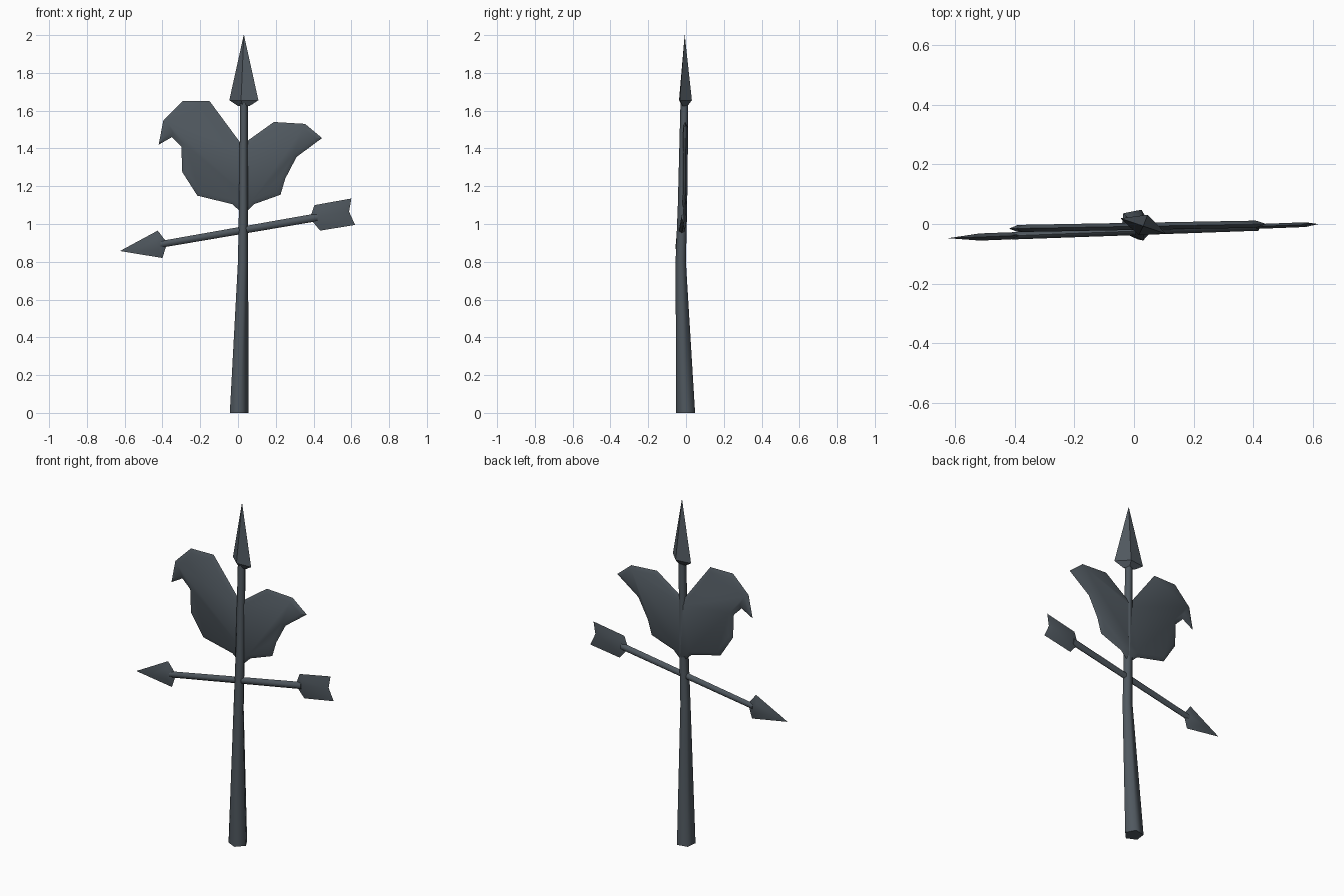
import bpy
import bmesh
import math
from mathutils import Vector

if "Cube" in bpy.data.objects:
    bpy.data.objects.remove(bpy.data.objects["Cube"])

IRON = (0.08, 0.098, 0.115, 1)
iron = bpy.data.materials.new("dark iron")
iron.use_nodes = True
iron.diffuse_color = IRON
iron.node_tree.nodes["Principled BSDF"].inputs["Base Color"].default_value = IRON


def finish(name, bm, smooth_angle):
    bmesh.ops.recalc_face_normals(bm, faces=bm.faces)
    mesh = bpy.data.meshes.new(name)
    bm.to_mesh(mesh)
    bm.free()
    mesh.materials.append(iron)
    ob = bpy.data.objects.new(name, mesh)
    bpy.context.collection.objects.link(ob)
    bpy.ops.object.select_all(action='DESELECT')
    ob.select_set(True)
    bpy.context.view_layer.objects.active = ob
    if smooth_angle:
        bpy.ops.object.shade_smooth_by_angle(angle=math.radians(smooth_angle))


def loft(name, rings, smooth_angle):
    """Skin a list of equal point rings and cap both ends."""
    bm = bmesh.new()
    loops = [[bm.verts.new(p) for p in ring] for ring in rings]
    n = len(loops[0])
    for a, b in zip(loops, loops[1:]):
        for i in range(n):
            j = (i + 1) % n
            bm.faces.new((a[i], a[j], b[j], b[i]))
    bm.faces.new(loops[0])
    bm.faces.new(loops[-1])
    bmesh.ops.remove_doubles(bm, verts=bm.verts, dist=0.0001)
    finish(name, bm, smooth_angle)


def plate(name, outline, y_mid, y_slope, bevel, depth):
    """Thin sheet with a sharp rim, swelling towards the middle on both sides."""
    bm = bmesh.new()
    rim = [bm.verts.new((x, y_mid + y_slope * x, z)) for x, z in outline]
    for order in (rim, rim[::-1]):
        face = bm.faces.new(order)
        face.normal_update()
        bmesh.ops.inset_individual(bm, faces=[face], thickness=bevel,
                                   depth=depth, use_even_offset=True)
    finish(name, bm, 40)


# Five-sided tapering pole, slightly bent
def pole_ring(x, y, z, r):
    angles = [math.radians(65 + 72 * i) for i in range(5)]
    return [(x + r * math.cos(a), y + r * math.sin(a), z) for a in angles]


loft("pole", [pole_ring(0.003, 0.0, 0, 0.053),
              pole_ring(0.025, -0.027, 0.8, 0.029),
              pole_ring(0.028, -0.018, 1.1, 0.026),
              pole_ring(0.031, -0.008, 1.64, 0.022)], 80)

# Flattened four-sided spear point
base = [Vector(p) for p in ((-0.077, 0.026), (0.015, 0.038),
                            (0.077, -0.026), (-0.015, -0.03))]


def spear_ring(z, s):
    return [(0.031 + p.x * s, -0.007 + p.y * s, z) for p in base]


loft("spear_point", [spear_ring(1.625, 0.4), spear_ring(1.655, 1),
                     spear_ring(2.0, 0.01)], 0)

# Rooster silhouette: head, cleft, tail, belly, breast, beak
plate("rooster", [(-0.42, 1.42), (-0.395, 1.55), (-0.295, 1.65), (-0.15, 1.65),
                  (0.02, 1.42), (0.05, 1.44), (0.19, 1.54), (0.355, 1.53),
                  (0.445, 1.455), (0.31, 1.355), (0.25, 1.24), (0.225, 1.155),
                  (0.085, 1.105), (0.03, 1.05), (-0.03, 1.105), (-0.215, 1.15),
                  (-0.295, 1.275), (-0.3, 1.41), (-0.35, 1.46)],
      -0.008, 0.018, 0.022, 0.012)

# Arrow: head, shaft and notched tail on one slanting line
ARROW_Y, ARROW_SLOPE = -0.024, 0.038
plate("arrow_head", [(-0.625, 0.857), (-0.425, 0.965), (-0.375, 0.9),
                     (-0.4, 0.82)], ARROW_Y, ARROW_SLOPE, 0.035, 0.012)
plate("arrow_tail", [(0.38, 1.03), (0.405, 1.1), (0.6, 1.135), (0.588, 1.065),
                     (0.62, 0.995), (0.435, 0.965)],
      ARROW_Y, ARROW_SLOPE, 0.03, 0.008)


def shaft_ring(x, z, r):
    y = ARROW_Y + ARROW_SLOPE * x
    angles = [math.tau * i / 6 for i in range(6)]
    return [(x, y + 0.8 * r * math.sin(a), z + r * math.cos(a)) for a in angles]


loft("arrow_shaft", [shaft_ring(-0.41, 0.892, 0.018),
                     shaft_ring(0.42, 1.036, 0.021)], 70)
